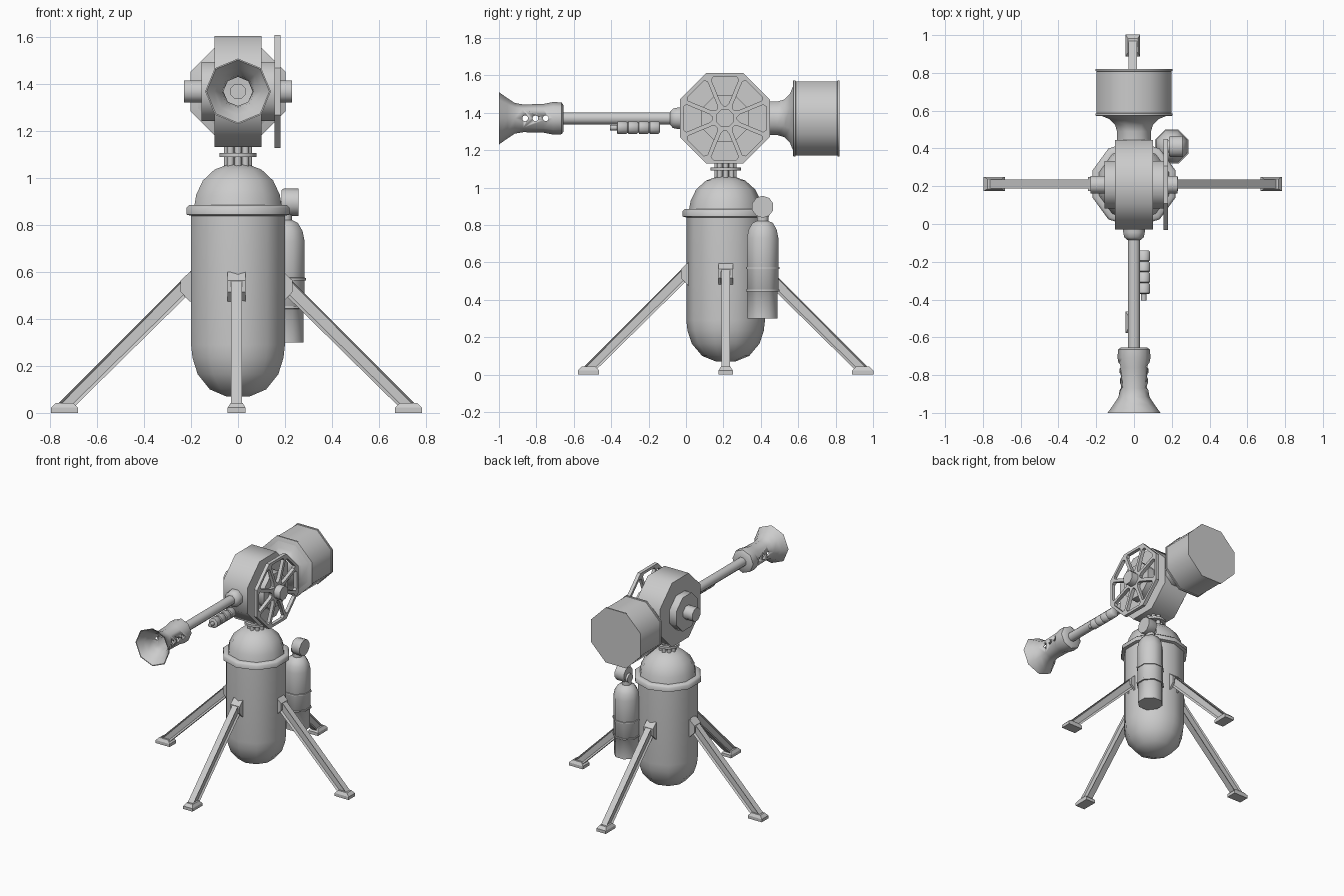
import bpy, bmesh
from math import sin, cos, pi, radians
from mathutils import Vector, Matrix

if "Cube" in bpy.data.objects:
    bpy.data.objects.remove(bpy.data.objects["Cube"])

grey = bpy.data.materials.new("light_grey")
grey.use_nodes = True
grey.diffuse_color = (0.6, 0.6, 0.6, 1)
grey.node_tree.nodes["Principled BSDF"].inputs["Base Color"].default_value = (0.6, 0.6, 0.6, 1)

CY, HZ = 0.212, 1.37   # body axis, gun axis height


def finish(name, bm, angle=50):
    bmesh.ops.recalc_face_normals(bm, faces=bm.faces)
    mesh = bpy.data.meshes.new(name)
    bm.to_mesh(mesh)
    bm.free()
    mesh.materials.append(grey)
    mesh.shade_smooth()
    mesh.set_sharp_from_angle(angle=radians(angle))
    ob = bpy.data.objects.new(name, mesh)
    bpy.context.collection.objects.link(ob)
    return ob


def lathe(name, profile, n=8, axis="Z", at=(0, 0, 0), flat=True, closed=False):
    """Turn (radius, position) pairs around an axis; flat puts sides, not corners, on it."""
    bm = bmesh.new()
    grow = 1 / cos(pi / n) if flat else 1
    phase = pi / n if flat else 0
    rings = []
    for r, h in profile:
        ring = []
        for i in range(n):
            a = phase + 2 * pi * i / n
            u, v = r * grow * cos(a), r * grow * sin(a)
            p = {"X": (h, u, v), "Y": (u, h, v), "Z": (u, v, h)}[axis]
            ring.append(bm.verts.new(Vector(p) + Vector(at)))
        rings.append(ring)
    pairs = list(zip(rings, rings[1:]))
    if closed:
        pairs.append((rings[-1], rings[0]))
    else:
        bm.faces.new(rings[0])
        bm.faces.new(rings[-1])
    for a, b in pairs:
        for i in range(n):
            j = (i + 1) % n
            bm.faces.new((a[i], a[j], b[j], b[i]))
    return finish(name, bm)


def prism(bm, outline, y0, y1):
    """Extrude an x-z outline along y."""
    face = bm.faces.new([bm.verts.new((x, y0, z)) for x, z in outline])
    new = bmesh.ops.extrude_face_region(bm, geom=[face])["geom"]
    bmesh.ops.translate(bm, vec=(0, y1 - y0, 0),
                        verts=[g for g in new if isinstance(g, bmesh.types.BMVert)])


# Tank, collar and dome
axis_at = (0, CY, 0)
lathe("tank", [(.05, .07), (.12, .1), (.172, .165), (.194, .235), (.2, .29), (.2, .85)], 10, at=axis_at)
lathe("collar", [(.2, .84), (.22, .845), (.22, .873), (.208, .885), (.18, .885)], 10, at=axis_at)
lathe("dome", [(.188, .87), (.178, .93), (.15, .99), (.1, 1.037), (.04, 1.06)], 10, at=axis_at)

# Swivel neck
lathe("neck_post", [(.035, 1.04), (.035, 1.15)], 8, at=axis_at)
lathe("neck_flange", [(.078, 1.09), (.078, 1.107)], 10, at=axis_at)
for i in range(8):
    a = 2 * pi * i / 8
    lathe(f"neck_bolt_{i}", [(.014, 1.04), (.014, 1.15)], 8,
          at=(.045 * cos(a), CY + .045 * sin(a), 0))

# Head drum with stepped hubs on both sides
head = (0, CY - .004, HZ)
lathe("head_drum", [(.237, -.1), (.237, .1)], 8, "X", head)
lathe("head_step", [(.125, -.155), (.125, .155)], 8, "X", head)
lathe("head_hub", [(.047, -.23), (.047, .23)], 8, "X", head)

# Spoked hand wheel
curve = bpy.data.curves.new("hand_wheel", "CURVE")
curve.dimensions, curve.fill_mode, curve.extrude = "2D", "BOTH", .0125


def add_loop(points):
    s = curve.splines.new("POLY")
    s.points.add(len(points) - 1)
    for p, q in zip(s.points, points):
        p.co = (q[0], q[1], 0, 1)
    s.use_cyclic_u = True


t = sin(pi / 8) / cos(pi / 8)
add_loop([(.241 / cos(pi / 8) * cos(a), .241 / cos(pi / 8) * sin(a))
          for a in (pi / 8 + pi / 4 * i for i in range(8))])
inner, outer = .065, .222
wi, wo = inner * t - .012, outer * t - .012
corners = [Vector(c) for c in ((inner, -wi), (outer, -wo), (outer, wo), (inner, wi))]
for i in range(8):
    turn = Matrix.Rotation(pi / 4 * i, 2)
    loop = []
    for k, c in enumerate(corners):   # trimmed corners
        for other in (corners[k - 1], corners[(k + 1) % 4]):
            loop.append(turn @ (c + (other - c).normalized() * min(.018, (other - c).length * .3)))
    add_loop(loop)
temp = bpy.data.objects.new("wheel_curve", curve)
bpy.context.collection.objects.link(temp)
bpy.context.view_layer.update()
bm = bmesh.new()
bm.from_mesh(temp.to_mesh())
bmesh.ops.remove_doubles(bm, verts=bm.verts, dist=1e-5)
bpy.data.objects.remove(temp)
wheel = finish("hand_wheel", bm, 30)
wheel.rotation_euler = (pi / 2, 0, pi / 2)
wheel.location = (.168, head[1], HZ)

# Rear chamber and its flared joint
gun = (0, 0, HZ)
lathe("rear_joint", [(.09, .42), (.09, .49), (.1, .525), (.13, .555), (.185, .578)], 8, "Y", gun)
lathe("rear_chamber", [(.2, .572), (.203, .574), (.203, .585), (.198, .587), (.198, .808),
                       (.203, .81), (.203, .82)], 8, "Y", gun)

# Barrel with a rounded root
lathe("barrel_root", [(.035, -.085), (.052, -.07), (.057, -.045), (.057, 0)], 8, "Y", gun)
lathe("barrel", [(.032, -.68), (.032, 0)], 8, "Y", gun)

# Hollow flared muzzle with vent holes
muzzle = lathe("muzzle", [(.14, -1), (.108, -.955), (.082, -.915), (.074, -.87), (.077, -.76), (.087, -.71),
                          (.085, -.665), (.07, -.655), (.02, -.655), (.02, -.67), (.068, -.675), (.073, -.71),
                          (.064, -.76), (.062, -.87), (.07, -.91), (.1, -.955), (.134, -1)],
               8, "Y", gun, flat=False, closed=True)
for y in (-.86, -.805, -.75):
    cutter = lathe("vent_cutter", [(.015, -.2), (.015, .2)], 12, "X", (0, y, HZ))
    cutter.hide_render = True
    mod = muzzle.modifiers.new("vent", "BOOLEAN")
    mod.operation, mod.object, mod.solver = "DIFFERENCE", cutter, "EXACT"
    bpy.context.view_layer.objects.active = muzzle
    bpy.ops.object.modifier_apply(modifier=mod.name)
    bpy.data.objects.remove(cutter)

# Ribbed cartridge beside the barrel
ribs = [(.014, -.405), (.014, -.37)]
for i in range(4):
    y = -.37 + i * .0575
    ribs += [(.026, y), (.034, y + .005), (.034, y + .05), (.026, y + .0575)]
lathe("side_cartridge", ribs, 8, "Y", (.052, 0, 1.32))

# Gas bottle with straps, bent neck and gauge
bottle = (.2, .41, 0)
lathe("bottle", [(.08, .3), (.08, .45), (.084, .455), (.084, .73), (.075, .775), (.055, .81), (.03, .822),
                 (.03, .86)], 8, at=bottle)
for i, z in enumerate((.45, .57)):
    lathe(f"bottle_strap_{i}", [(.08, z - .007), (.089, z - .005), (.089, z + .005), (.08, z + .007)], 8, at=bottle)
lathe("gauge_stem", [(.03, -.03), (.035, .02)], 8, "X", (.2, .41, .87))
lathe("gauge", [(.05, .185), (.056, .195), (.056, .258)], 10, "X", (0, .41, .897))

# Four legs: channelled strut, forked bracket and foot, turned about the tank
hinge = [(.18, .6), (.2, .6), (.238, .565), (.238, .515), (.2, .475), (.18, .475)]
cap = [(.18, .6), (.2, .6), (.238, .565), (.238, .55), (.18, .55)]
for i in range(4):
    place = Matrix.Translation((-.006, CY, 0)) @ Matrix.Rotation(pi / 2 * i, 4, "Z")

    bm = bmesh.new()
    prism(bm, [(.19, .61), (.757, .043), (.735, .02), (.698, .02), (.19, .52)], -.023, .023)
    bm.normal_update()
    bmesh.ops.recalc_face_normals(bm, faces=bm.faces)
    sides = [f for f in bm.faces if abs(f.normal.y) > .9]
    bmesh.ops.inset_individual(bm, faces=sides, thickness=.014, depth=-.01)
    finish(f"leg_strut_{i}", bm, 20).matrix_world = place

    bm = bmesh.new()
    prism(bm, hinge, -.038, -.024)
    prism(bm, hinge, .024, .038)
    prism(bm, cap, -.024, .024)
    finish(f"leg_bracket_{i}", bm, 20).matrix_world = place

    bm = bmesh.new()
    levels = []
    for z, hx, hy in ((0, .057, .038), (.022, .057, .038), (.042, .037, .026)):
        levels.append([bm.verts.new((.733 + sx * hx, sy * hy, z))
                       for sx, sy in ((-1, -1), (1, -1), (1, 1), (-1, 1))])
    bm.faces.new(levels[0])
    bm.faces.new(levels[2])
    for a, b in zip(levels, levels[1:]):
        for k in range(4):
            bm.faces.new((a[k], a[k - 1], b[k - 1], b[k]))
    finish(f"leg_foot_{i}", bm, 20).matrix_world = place
